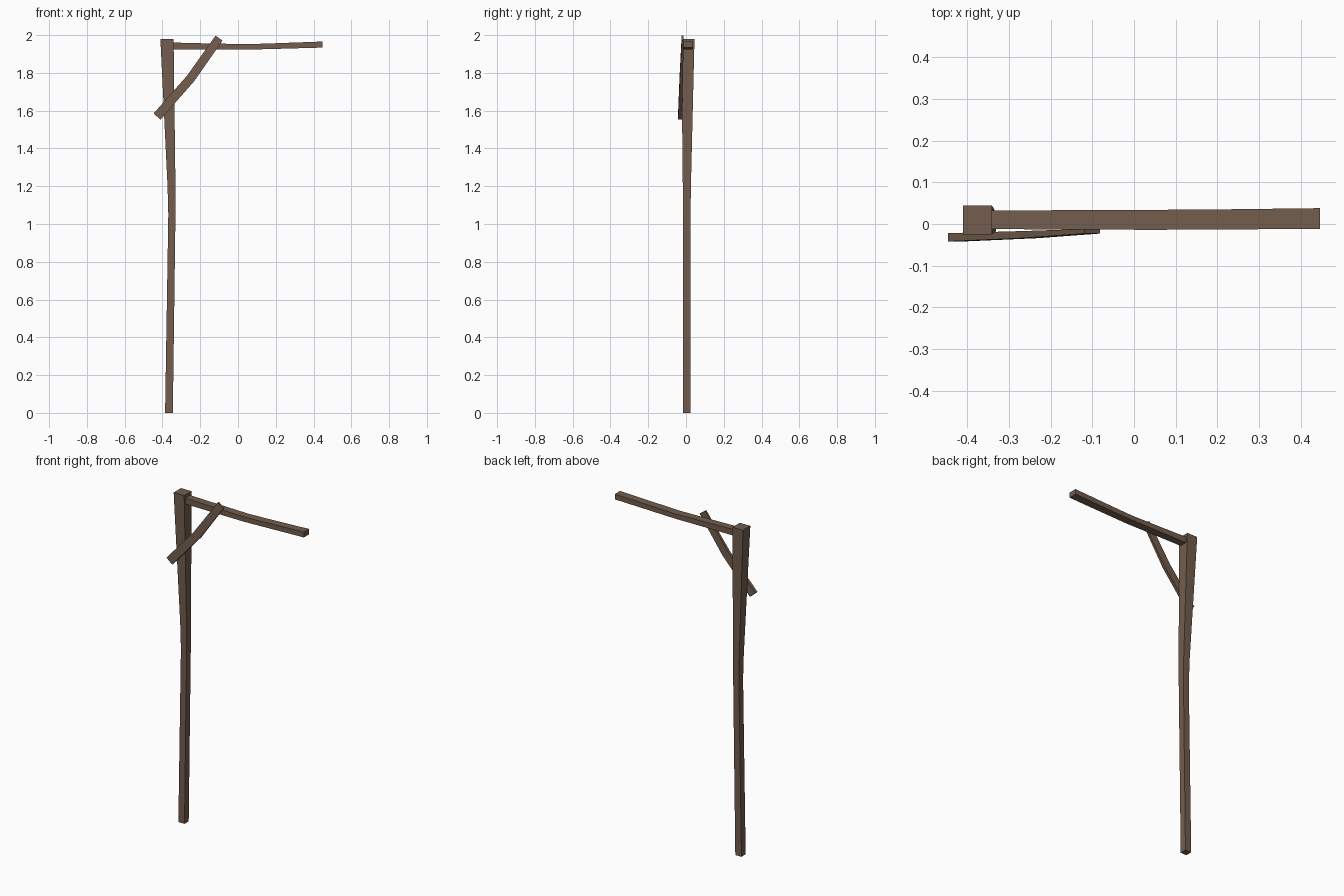
import bpy, bmesh

if "Cube" in bpy.data.objects:
    bpy.data.objects.remove(bpy.data.objects["Cube"])

wood = bpy.data.materials.new("weathered_wood")
wood.diffuse_color = (0.17, 0.11, 0.075, 1)
wood.use_nodes = True
wood.node_tree.nodes["Principled BSDF"].inputs["Base Color"].default_value = wood.diffuse_color


def loft(name, sections):
    """Skin a timber through a list of four-cornered cross-sections."""
    bm = bmesh.new()
    rings = [[bm.verts.new(p) for p in s] for s in sections]
    for a, b in zip(rings, rings[1:]):
        for i in range(4):
            j = (i + 1) % 4
            bm.faces.new((a[i], a[j], b[j], b[i]))
    bm.faces.new(rings[0][::-1])
    bm.faces.new(rings[-1])
    bmesh.ops.recalc_face_normals(bm, faces=bm.faces)
    mesh = bpy.data.meshes.new(name)
    bm.to_mesh(mesh)
    bm.free()
    mesh.materials.append(wood)
    obj = bpy.data.objects.new(name, mesh)
    bpy.context.collection.objects.link(obj)
    return obj


# Bent upright post: z, x range, y range
post = [(0, -0.386, -0.345, -0.016, 0.024),
        (1.05, -0.369, -0.331, -0.016, 0.024),
        (1.2, -0.373, -0.331, -0.017, 0.026),
        (1.98, -0.411, -0.341, -0.025, 0.045)]
loft("post", [[(x0, y0, z), (x1, y0, z), (x1, y1, z), (x0, y1, z)]
              for z, x0, x1, y0, y1 in post])

# Sagging horizontal arm: x, y range, z range
arm = [(-0.36, -0.012, 0.033, 1.924, 1.961),
       (-0.2, -0.013, 0.033, 1.924, 1.957),
       (0.05, -0.014, 0.034, 1.923, 1.952),
       (0.2, -0.013, 0.035, 1.927, 1.957),
       (0.447, -0.012, 0.038, 1.934, 1.966)]
loft("arm", [[(x, y0, z0), (x, y1, z0), (x, y1, z1), (x, y0, z1)]
             for x, y0, y1, z0, z1 in arm])

# Diagonal brace on the front: upper corner, lower corner, y range
brace = [((-0.447, 1.585), (-0.410, 1.553), -0.042, -0.022),
         ((-0.270, 1.785), (-0.231, 1.757), -0.034, -0.017),
         ((-0.119, 1.997), (-0.082, 1.971), -0.023, -0.012)]
loft("brace", [[(a[0], y0, a[1]), (b[0], y0, b[1]), (b[0], y1, b[1]), (a[0], y1, a[1])]
               for a, b, y0, y1 in brace])
